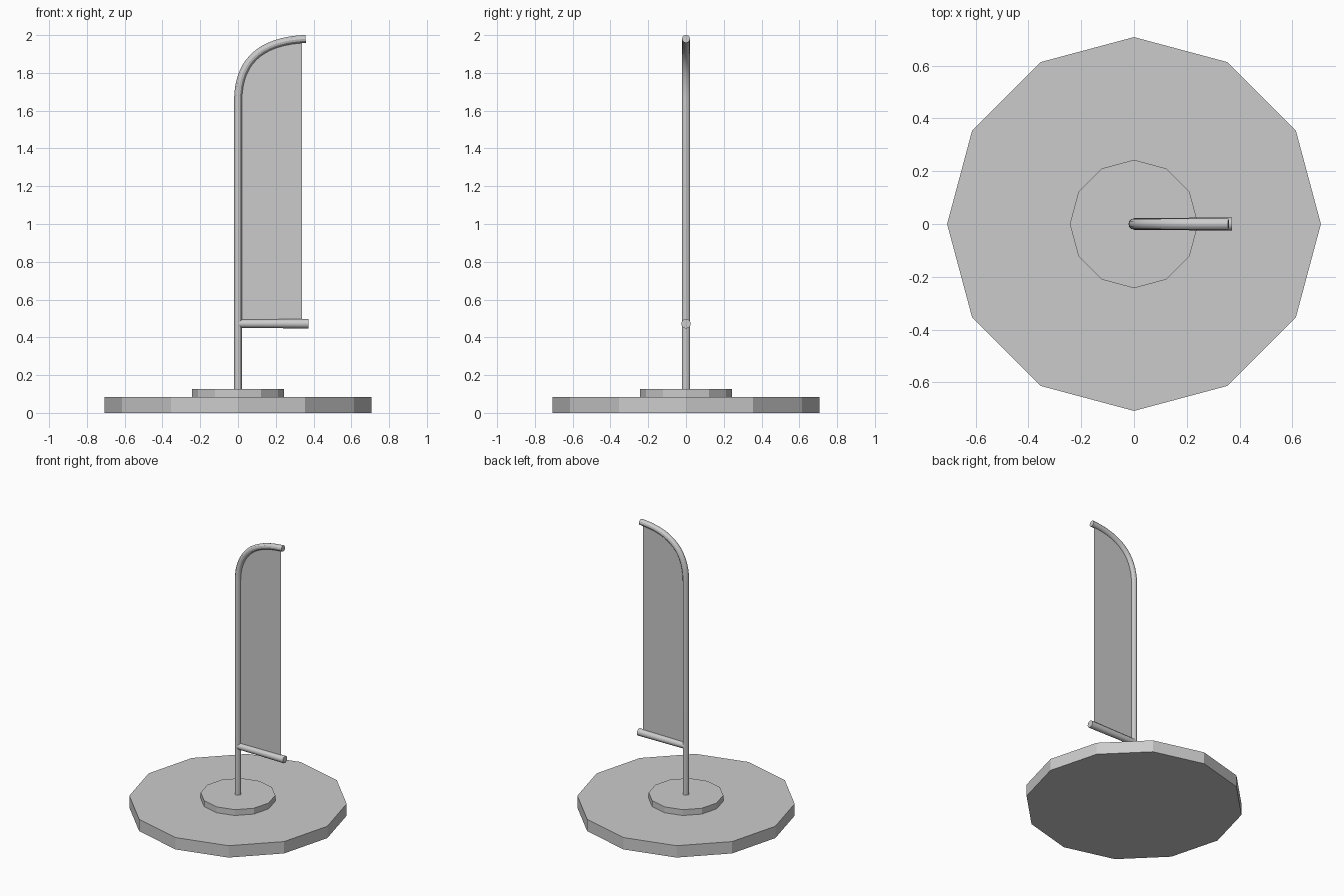
import bpy
from mathutils import Vector
from mathutils.geometry import interpolate_bezier

if "Cube" in bpy.data.objects:
    bpy.data.objects.remove(bpy.data.objects["Cube"])


def disc(name, radius, z0, z1):
    bpy.ops.mesh.primitive_cylinder_add(vertices=12, radius=radius, depth=z1 - z0,
                                        location=(0, 0, (z0 + z1) / 2))
    bpy.context.object.name = name


def tube(name, points, radii):
    cu = bpy.data.curves.new(name, 'CURVE')
    cu.dimensions = '3D'
    cu.bevel_depth = 1.0
    cu.bevel_resolution = 4
    cu.use_fill_caps = True
    sp = cu.splines.new('POLY')
    sp.points.add(len(points) - 1)
    for p, co, r in zip(sp.points, points, radii):
        p.co = (*co, 1)
        p.radius = r
    ob = bpy.data.objects.new(name, cu)
    bpy.context.collection.objects.link(ob)
    bpy.ops.object.select_all(action='DESELECT')
    ob.select_set(True)
    bpy.context.view_layer.objects.active = ob
    bpy.ops.object.convert(target='MESH')
    bpy.ops.object.shade_smooth_by_angle()


# Two-step faceted base
disc("base_plate", 0.708, 0.0, 0.085)
disc("base_hub", 0.243, 0.085, 0.127)

# Pole bending over at the top
bend = interpolate_bezier(Vector((0, 0, 1.65)), Vector((0, 0, 1.87)),
                          Vector((0.13, 0, 1.97)), Vector((0.358, 0, 1.98)), 16)
path = [Vector((0, 0, 0.12))] + list(bend)
tube("pole", path, [0.021] * len(path))

# Lower arm
tube("lower_arm", [(0, 0, 0.472), (0.372, 0, 0.472)], [0.022, 0.025])

# Flag cloth: a single sheet bounded by pole, bend and arm
edge = 0.34
inner = [p for p in bend if p.x < edge]
a, b = inner[-1], bend[len(inner)]
inner.append(a.lerp(b, (edge - a.x) / (b.x - a.x)))
outline = [(0, 0, 0.472), (edge, 0, 0.472)] + [tuple(p) for p in reversed(inner)]
me = bpy.data.meshes.new("flag")
me.from_pydata(outline, [], [list(range(len(outline)))])
bpy.context.collection.objects.link(bpy.data.objects.new("flag", me))
